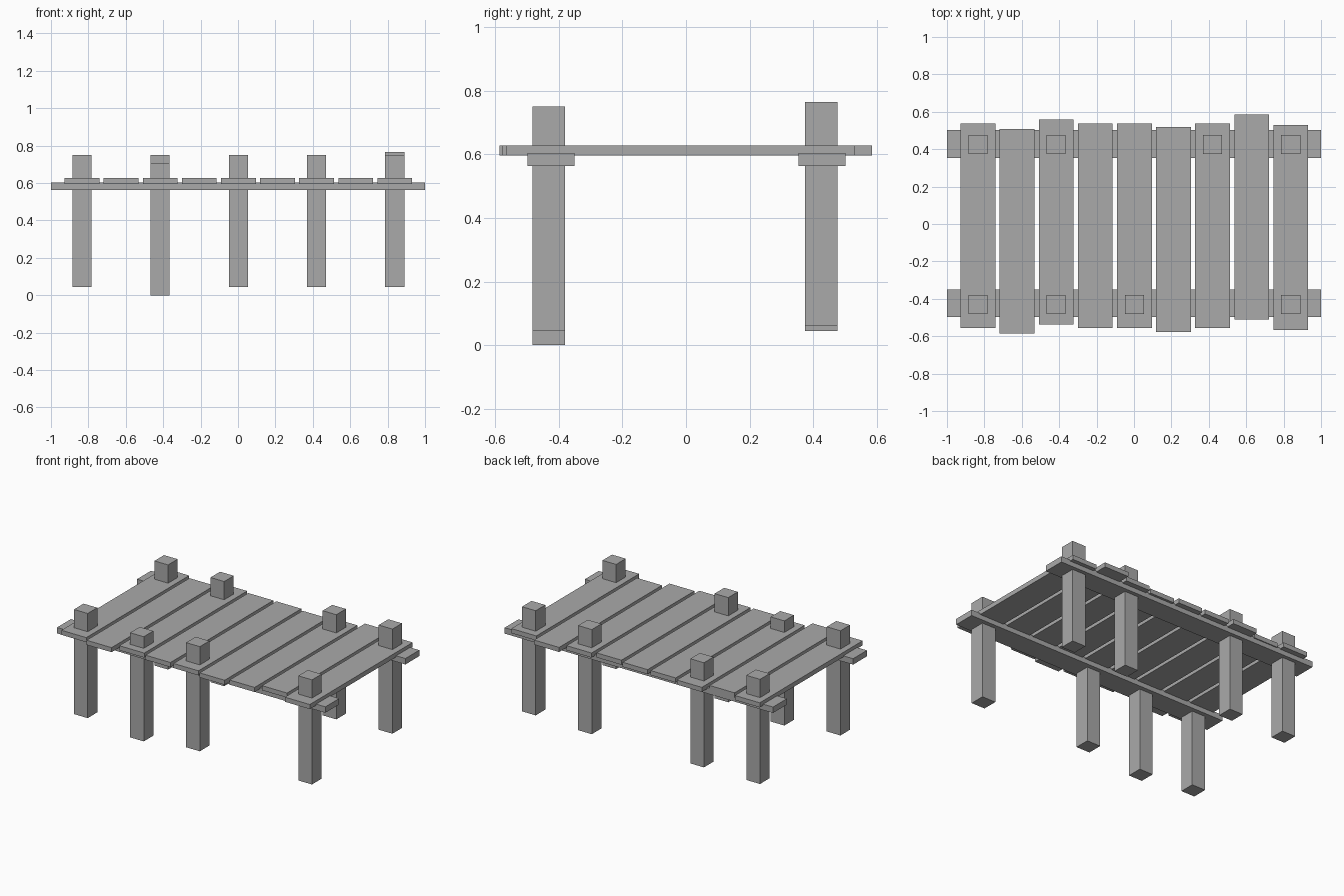
import bpy
import bmesh
from mathutils import Matrix, Vector

if "Cube" in bpy.data.objects:
    bpy.data.objects.remove(bpy.data.objects["Cube"])

grey = bpy.data.materials.new("weathered grey")
grey.diffuse_color = (0.4, 0.4, 0.4, 1)
grey.use_nodes = True
grey.node_tree.nodes["Principled BSDF"].inputs["Base Color"].default_value = grey.diffuse_color


def box(name, x, y, z):
    """Box from (min, max) ranges on each axis."""
    ranges = (x, y, z)
    centre = Vector([(a + b) / 2 for a, b in ranges])
    size = Vector([b - a for a, b in ranges])
    bm = bmesh.new()
    bmesh.ops.create_cube(bm, size=1, matrix=Matrix.Diagonal(size.to_4d()))
    mesh = bpy.data.meshes.new(name)
    bm.to_mesh(mesh)
    bm.free()
    mesh.materials.append(grey)
    obj = bpy.data.objects.new(name, mesh)
    obj.location = centre
    bpy.context.collection.objects.link(obj)


# Long rails carrying the deck
box("front_rail", (-1, 1), (-0.498, -0.351), (0.564, 0.604))
box("back_rail", (-1, 1), (0.354, 0.502), (0.564, 0.604))

# Deck planks, each slid a little along y
SPACING = 0.209
slides = [-0.009, -0.039, 0.011, -0.009, -0.009, -0.029, -0.009, 0.038, -0.018]
for i, slide in enumerate(slides):
    cx = 0.002 + (i - 4) * SPACING
    box(f"plank_{i + 1}", (cx - 0.093, cx + 0.093),
        (slide - 0.5475, slide + 0.5475), (0.596, 0.627))

# Posts through the deck: slot along x and vertical offset of each one
rows = {
    "front_post": (-0.431, [(-2, 0), (-1, -0.045), (0, 0), (2, 0)]),
    "back_post": (0.425, [(-2, 0), (-1, 0), (1, 0), (2, 0.015)]),
}
for name, (cy, posts) in rows.items():
    for i, (slot, lift) in enumerate(posts):
        cx = 0.002 + slot * 2 * SPACING
        box(f"{name}_{i + 1}", (cx - 0.051, cx + 0.051),
            (cy - 0.051, cy + 0.051), (0.045 + lift, 0.75 + lift))
